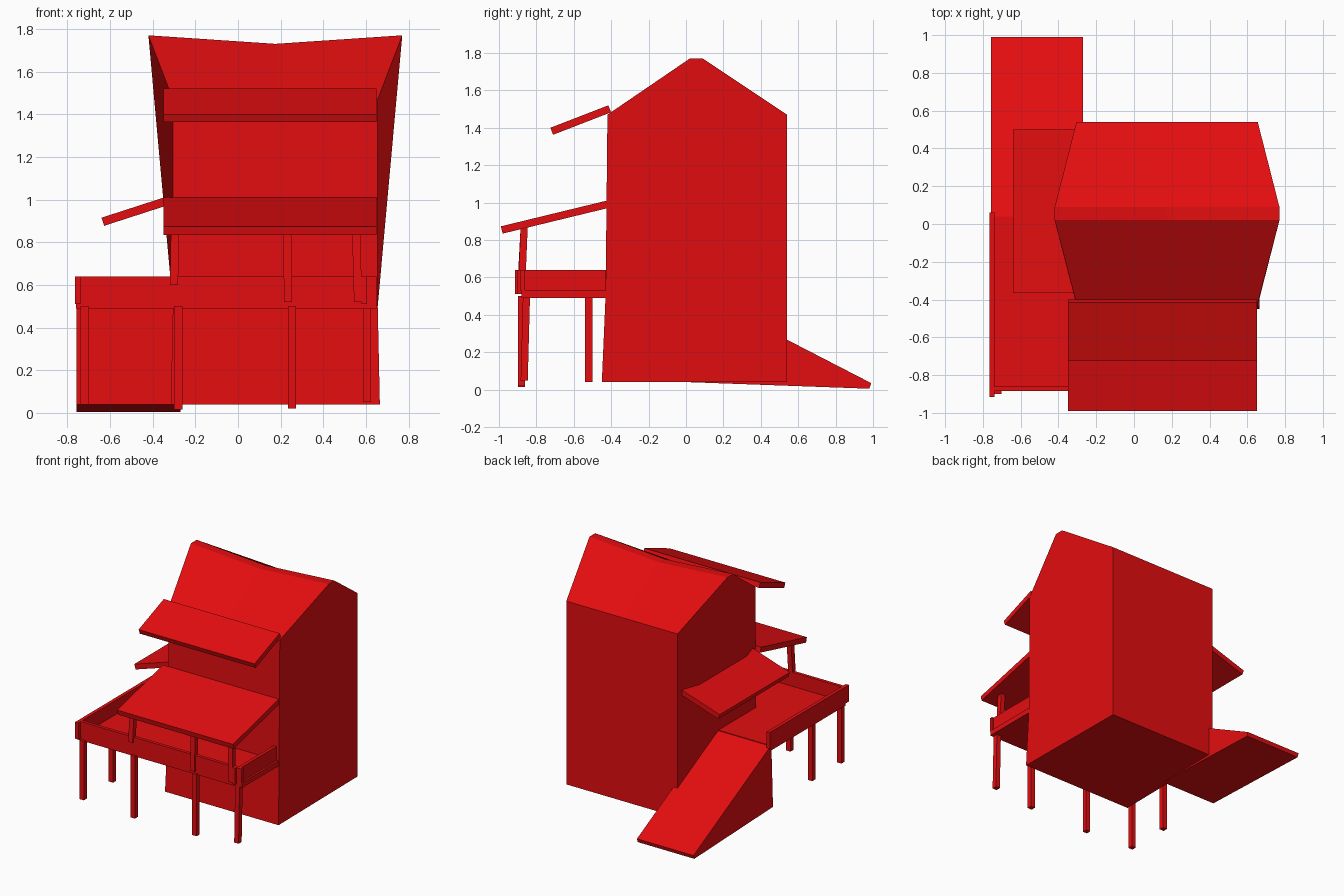
import bpy, bmesh
from mathutils import Vector

cube = bpy.data.objects.get("Cube")
if cube:
    bpy.data.objects.remove(cube, do_unlink=True)

red = bpy.data.materials.new("red")
red.use_nodes = True
red.diffuse_color = (0.77, 0.004, 0.005, 1)
red.node_tree.nodes["Principled BSDF"].inputs["Base Color"].default_value = red.diffuse_color


def loft(name, rings):
    """Closed solid through rings of equal point count."""
    bm = bmesh.new()
    loops = [[bm.verts.new(p) for p in ring] for ring in rings]
    n = len(loops[0])
    for a, b in zip(loops, loops[1:]):
        for i in range(n):
            j = (i + 1) % n
            bm.faces.new((a[i], a[j], b[j], b[i]))
    bm.faces.new(loops[0])
    bm.faces.new(loops[-1])
    bmesh.ops.recalc_face_normals(bm, faces=bm.faces)
    mesh = bpy.data.meshes.new(name)
    bm.to_mesh(mesh)
    bm.free()
    mesh.materials.append(red)
    obj = bpy.data.objects.new(name, mesh)
    bpy.context.collection.objects.link(obj)
    return obj


def box(name, x0, x1, y0, y1, z0, z1):
    ring = lambda z: [(x0, y0, z), (x1, y0, z), (x1, y1, z), (x0, y1, z)]
    return loft(name, [ring(z0), ring(z1)])


def post(name, bottom, top, width=0.038):
    h = width / 2
    corners = [(-h, -h), (h, -h), (h, h), (-h, h)]
    return loft(name, [[Vector(p) + Vector((x, y, 0)) for x, y in corners]
                       for p in (bottom, top)])


def awning(name, inner, outer, thick, across):
    """Sloped slab: inner and outer give two top corners, across spans its width."""
    a, b, side = Vector(inner), Vector(outer), Vector(across)
    slope = b - a
    down = slope.cross(side).normalized() * thick
    if down.z > 0:
        down = -down
    ring = [a, b, b + down, a + down]
    return loft(name, [ring, [p + side for p in ring]])


# House with flared gables and a sagging ridge: (y, z, flare, sag)
section = [(-0.45, 0.04, 0.01, 0), (-0.43, 0.5, 0, 0), (-0.42, 1.47, 0, 0),
           (0.02, 1.77, 0.115, 0.04), (0.09, 1.77, 0.115, 0.04),
           (0.54, 1.47, 0, 0), (0.54, 0.5, 0, 0), (0.54, 0.04, 0, 0)]
loft("house", [[(x + side * flare, y, z - (sag if side == 0 else 0))
                for y, z, flare, sag in section]
               for x, side in ((-0.305, -1), (0.175, 0), (0.655, 1))])

# Awnings
awning("upper_awning", (-0.35, -0.415, 1.52), (-0.35, -0.725, 1.40), 0.04, (1.0, 0, 0))
awning("lower_awning", (-0.35, -0.425, 1.01), (-0.35, -0.99, 0.873), 0.04, (1.0, 0, 0))
awning("side_awning", (-0.30, -0.365, 1.025), (-0.64, -0.365, 0.915), 0.04, (0, 0.865, 0))

# L-shaped deck
deck = [(-0.76, -0.88), (0.65, -0.88), (0.65, -0.42), (-0.29, -0.42), (-0.29, 0.04), (-0.76, 0.04)]
loft("deck", [[(x, y, z) for x, y in deck] for z in (0.49, 0.53)])

# Railings
box("side_rail", -0.765, -0.738, -0.915, 0.06, 0.51, 0.64)
box("front_rail", -0.74, 0.65, -0.885, -0.86, 0.53, 0.64)
box("end_rail", 0.61, 0.635, -0.86, -0.43, 0.53, 0.64)
box("corner_rail_post", 0.58, 0.605, -0.90, -0.86, 0.51, 0.64)

# Solid ramp from the deck to the ground
ramp = [(0.03, 0.53), (0.99, 0.035), (0.98, 0.005), (0.01, 0.04)]
loft("ramp", [[(x, y, z) for y, z in ramp] for x in (-0.758, -0.27)])

# Posts under the deck
for i, (x, y, z) in enumerate([(-0.72, -0.88, 0.04), (-0.28, -0.88, 0.015),
                               (0.253, -0.88, 0.02), (0.605, -0.865, 0.05),
                               (-0.72, -0.52, 0.04)]):
    post(f"deck_post_{i + 1}", (x, y, z), (x, y + (0.012 if i == 3 else 0), 0.5))

# Posts under the lower awning
for i, (x, lean, z) in enumerate([(-0.30, 0.005, 0.60), (0.235, -0.005, 0.52), (0.563, -0.01, 0.52)]):
    post(f"awning_post_{i + 1}", (x, -0.88, z), (x + lean, -0.865, 0.875))
